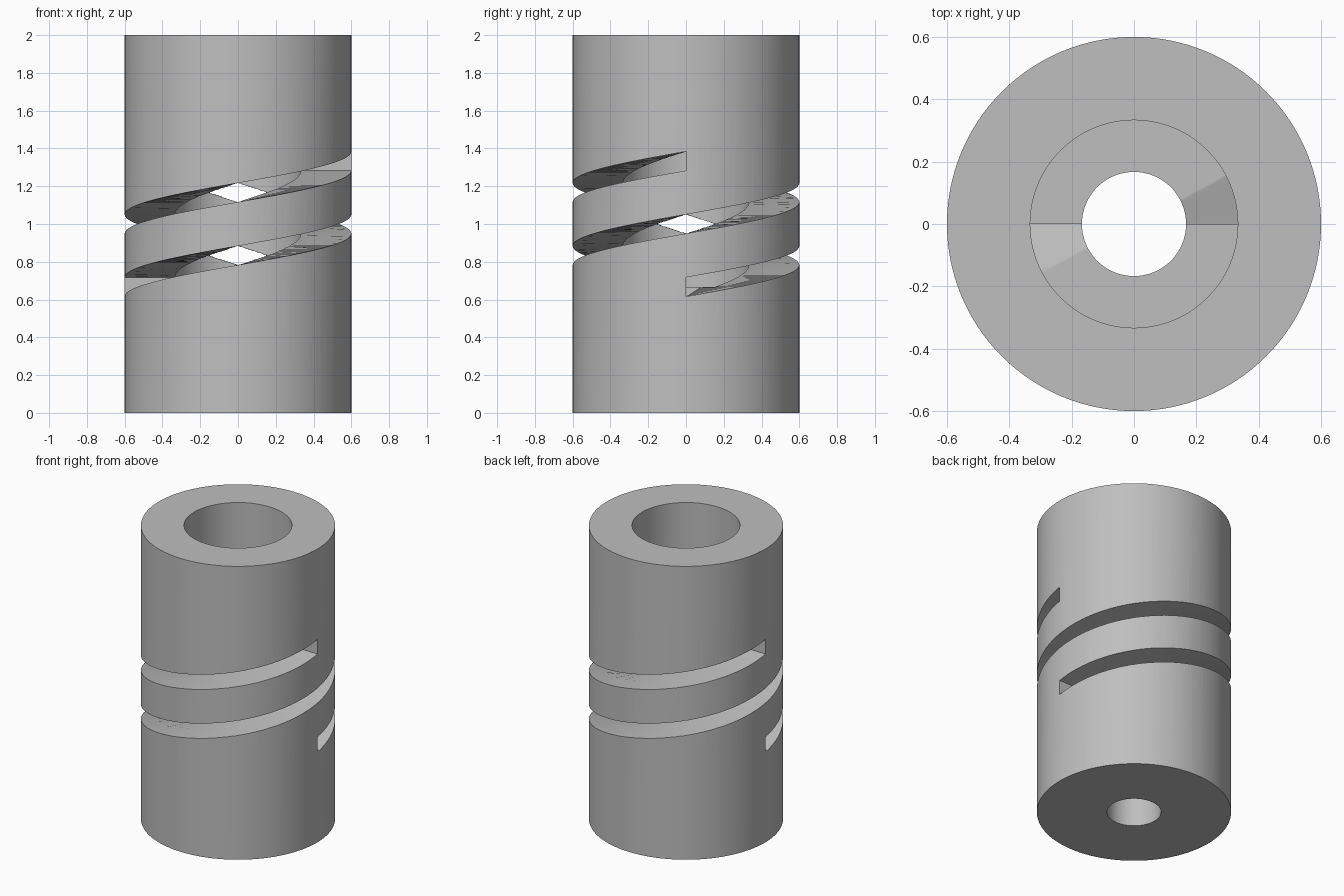
import bpy
import bmesh
import math

SEGMENTS = 128
OUTER_R, WIDE_BORE_R, NARROW_BORE_R = 0.6, 0.333, 0.167
HEIGHT, STEP_Z = 2.0, 2 / 3
SLOT_H, SLOT_RISE = 0.1, 2 / 3

cube = bpy.data.objects.get("Cube")
if cube:
    bpy.data.objects.remove(cube, do_unlink=True)

steel = bpy.data.materials.new("grey steel")
steel.use_nodes = True
GREY = (0.52, 0.52, 0.52, 1)
steel.diffuse_color = GREY
steel.node_tree.nodes["Principled BSDF"].inputs["Base Color"].default_value = GREY


def sweep(name, profile, steps, start=0.0, rise=0.0, closed=True):
    """Sweep a closed (radius, z) profile once around the z axis."""
    bm = bmesh.new()
    rings = []
    for i in range(steps if closed else steps + 1):
        t = i / steps
        a = start + math.tau * t
        rings.append([bm.verts.new((r * math.cos(a), r * math.sin(a), z + rise * t))
                      for r, z in profile])
    n = len(profile)
    for i in range(steps):
        a, b = rings[i], rings[(i + 1) % len(rings)]
        for j in range(n):
            k = (j + 1) % n
            bm.faces.new((a[j], b[j], b[k], a[k]))
    if not closed:
        bm.faces.new(rings[0])
        bm.faces.new(rings[-1])
    bmesh.ops.recalc_face_normals(bm, faces=bm.faces)
    mesh = bpy.data.meshes.new(name)
    bm.to_mesh(mesh)
    bm.free()
    mesh.materials.append(steel)
    obj = bpy.data.objects.new(name, mesh)
    bpy.context.collection.objects.link(obj)
    return obj


# Cylinder body with a stepped bore
body = sweep("coupling_body", [
    (NARROW_BORE_R, 0), (OUTER_R, 0), (OUTER_R, HEIGHT),
    (WIDE_BORE_R, HEIGHT), (WIDE_BORE_R, STEP_Z), (NARROW_BORE_R, STEP_Z)], SEGMENTS)
bpy.context.view_layer.objects.active = body
body.select_set(True)

# Two opposed helical slots, one full turn each
low, high = STEP_Z - SLOT_H / 2, STEP_Z + SLOT_H / 2
for side, start in (("left", 0.0), ("right", math.pi)):
    cutter = sweep(f"{side}_slot_cutter",
                   [(0.1, low), (0.7, low), (0.7, high), (0.1, high)],
                   SEGMENTS, start, SLOT_RISE, closed=False)
    cutter.hide_render = True
    mod = body.modifiers.new("helical slot", "BOOLEAN")
    mod.operation = "DIFFERENCE"
    mod.solver = "EXACT"
    mod.object = cutter
    bpy.ops.object.modifier_apply(modifier=mod.name)
    bpy.data.objects.remove(cutter, do_unlink=True)

bpy.ops.object.shade_smooth_by_angle(angle=math.radians(30))
